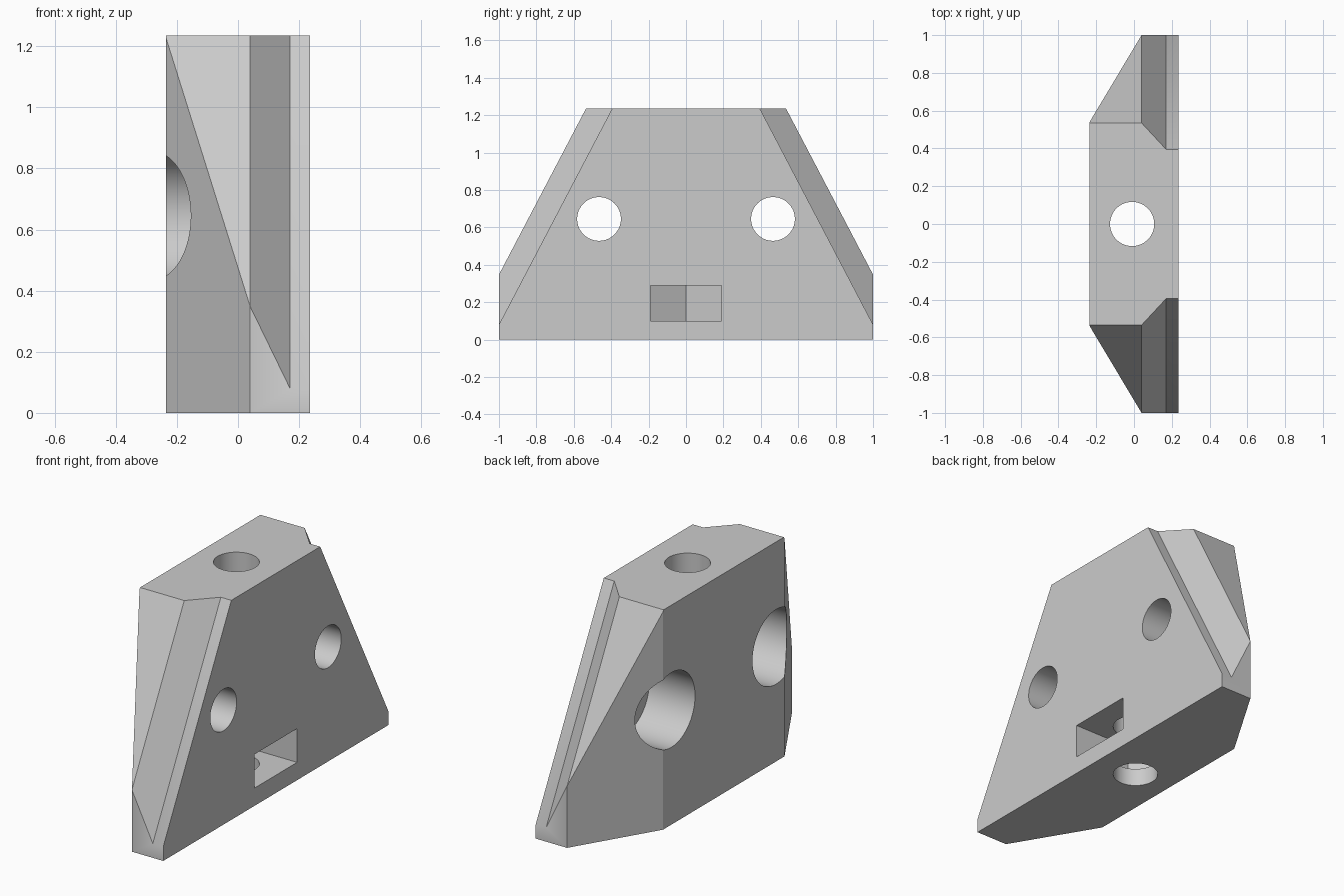
import bpy
import bmesh
import math
from mathutils import Matrix, Vector

cube = bpy.data.objects.get("Cube")
if cube:
    bpy.data.objects.remove(cube, do_unlink=True)

HEIGHT = 1.235
HALF = 0.235          # half thickness
BORE_X = -0.01        # axis of the vertical bolt
BOLT_R = 0.117


def add_object(name, bm):
    bmesh.ops.recalc_face_normals(bm, faces=bm.faces[:])
    mesh = bpy.data.meshes.new(name)
    bm.to_mesh(mesh)
    bm.free()
    obj = bpy.data.objects.new(name, mesh)
    bpy.context.collection.objects.link(obj)
    return obj


def loft(name, lower, upper, z0, z1):
    """Solid between two outlines with matching points."""
    bm = bmesh.new()
    low = [bm.verts.new((x, y, z0)) for x, y in lower]
    top = [bm.verts.new((x, y, z1)) for x, y in upper]
    bm.faces.new(low)
    bm.faces.new(top)
    for i in range(len(low)):
        j = (i + 1) % len(low)
        bm.faces.new((low[i], low[j], top[j], top[i]))
    return add_object(name, bm)


def cylinder(name, start, end, radius):
    start, end = Vector(start), Vector(end)
    axis = end - start
    turn = axis.to_track_quat('Z', 'Y').to_matrix().to_4x4()
    bm = bmesh.new()
    bmesh.ops.create_cone(bm, cap_ends=True, segments=64, radius1=radius,
                          radius2=radius, depth=axis.length,
                          matrix=Matrix.Translation((start + end) / 2) @ turn)
    return add_object(name, bm)


def mirrored(half):
    """Close an outline by mirroring it across y = 0."""
    return half + [(x, -y) for x, y in reversed(half)]


def combine(obj, tool, operation):
    tool.hide_render = True
    mod = obj.modifiers.new(tool.name, 'BOOLEAN')
    mod.operation = operation
    mod.solver = 'EXACT'
    mod.object = tool
    bpy.context.view_layer.objects.active = obj
    bpy.ops.object.modifier_apply(modifier=mod.name)
    bpy.data.objects.remove(tool, do_unlink=True)


# Tapered block with stepped sloping ends
spread = HEIGHT * 0.524
top_half = [(-0.4, 0.535), (0.04, 0.535), (0.17, 0.395), (0.4, 0.395)]
low_half = [(x, y + spread) for x, y in top_half]
block = loft("bracket_block", mirrored(low_half), mirrored(top_half), 0, HEIGHT)

# Trim to the plan outline with angled corners
plan = mirrored([(-HALF, 0.54), (0.04, 1), (HALF, 1)])
combine(block, loft("plan_trim", plan, plan, -0.2, HEIGHT + 0.2), 'INTERSECT')

# Two counterbored bolt holes through the thickness
for y in (-0.465, 0.465):
    for label, depth, radius in (("bolt_hole", 0.5, BOLT_R), ("counterbore", 0.05, 0.21)):
        combine(block, cylinder(label, (-0.5, y, 0.645), (depth, y, 0.645), radius), 'DIFFERENCE')

# Vertical bolt hole
combine(block, cylinder("vertical_hole", (BORE_X, 0, -0.2), (BORE_X, 0, HEIGHT + 0.2), BOLT_R),
        'DIFFERENCE')

# Hexagonal nut slot, open on the broad face
nut_r = 0.19 / math.sin(math.radians(60))
slot = [(0.5, 0.19), (BORE_X - nut_r / 2, 0.19), (BORE_X - nut_r, 0),
        (BORE_X - nut_r / 2, -0.19), (0.5, -0.19)]
combine(block, loft("nut_slot", slot, slot, 0.1, 0.29), 'DIFFERENCE')

# Material
grey = bpy.data.materials.new("light_grey")
grey.use_nodes = True
colour = (0.6, 0.6, 0.6, 1)
grey.diffuse_color = colour
grey.node_tree.nodes["Principled BSDF"].inputs["Base Color"].default_value = colour
block.data.materials.clear()
block.data.materials.append(grey)

# Smooth bores, sharp edges
bpy.ops.object.select_all(action='DESELECT')
block.select_set(True)
bpy.context.view_layer.objects.active = block
bpy.ops.object.shade_smooth_by_angle(angle=math.radians(30))
